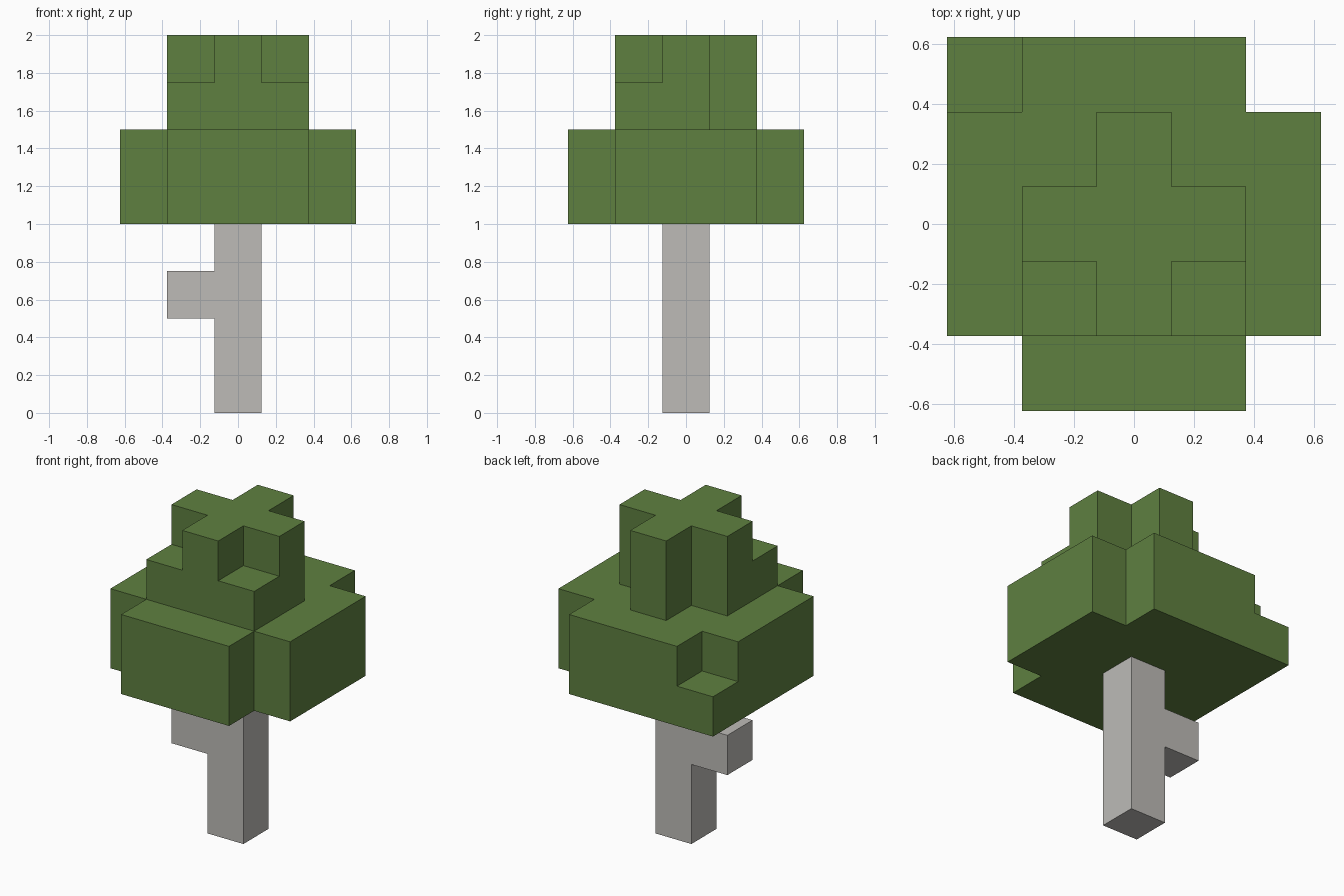
import bpy
import bmesh
from mathutils import Vector

if "Cube" in bpy.data.objects:
    bpy.data.objects.remove(bpy.data.objects["Cube"], do_unlink=True)

UNIT = 0.25  # edge length of one block


def make_material(name, colour):
    mat = bpy.data.materials.new(name)
    mat.use_nodes = True
    mat.diffuse_color = colour
    bsdf = mat.node_tree.nodes["Principled BSDF"]
    bsdf.inputs["Base Color"].default_value = colour
    bsdf.inputs["Roughness"].default_value = 0.9
    return mat


def box(xs, ys, zs):
    """Grid cells in inclusive x and y ranges and a z range."""
    return {(x, y, z)
            for x in range(xs[0], xs[1] + 1)
            for y in range(ys[0], ys[1] + 1)
            for z in range(zs[0], zs[1] + 1)}


def cross(reach, arm, zs):
    """Plus-shaped layer made of two crossing boxes."""
    return box((-reach, reach), (-arm, arm), zs) | box((-arm, arm), (-reach, reach), zs)


def build(name, cells, solid, mat):
    """Skin the cells with outward faces, skipping those hidden by other blocks."""
    bm = bmesh.new()
    for cell in cells:
        centre = Vector(cell) + Vector((0, 0, 0.5))
        for axis in range(3):
            for sign in (-1, 1):
                step = [0, 0, 0]
                step[axis] = sign
                if tuple(c + s for c, s in zip(cell, step)) in solid:
                    continue
                n = Vector(step)
                u = Vector([float(i == (axis + 1) % 3) for i in range(3)])
                v = n.cross(u)
                corners = [n - u - v, n + u - v, n + u + v, n - u + v]
                bm.faces.new([bm.verts.new((centre + c / 2) * UNIT) for c in corners])
    bmesh.ops.remove_doubles(bm, verts=bm.verts[:], dist=0.001)
    # Merge the block faces into large flat faces
    bmesh.ops.dissolve_limit(bm, angle_limit=0.01, verts=bm.verts[:], edges=bm.edges[:])
    mesh = bpy.data.meshes.new(name)
    bm.to_mesh(mesh)
    bm.free()
    mesh.materials.append(mat)
    obj = bpy.data.objects.new(name, mesh)
    bpy.context.collection.objects.link(obj)


bark = make_material("pale_grey_bark", (0.509, 0.497, 0.474, 1))
leaf = make_material("leaf_green", (0.114, 0.216, 0.051, 1))

# Trunk with a side branch stub
trunk = box((0, 0), (0, 0), (0, 3)) | {(-1, 0, 2)}

# Wide lower foliage, with one low corner at the back
lower = cross(2, 1, (4, 5)) | {(-2, 2, 4)}

# Narrow crown, with two low corners at the front
crown = cross(1, 0, (6, 7)) | {(-1, -1, 6), (1, -1, 6)}

solid = trunk | lower | crown
build("trunk", trunk, solid, bark)
build("lower_foliage", lower, solid, leaf)
build("crown_foliage", crown, solid, leaf)
